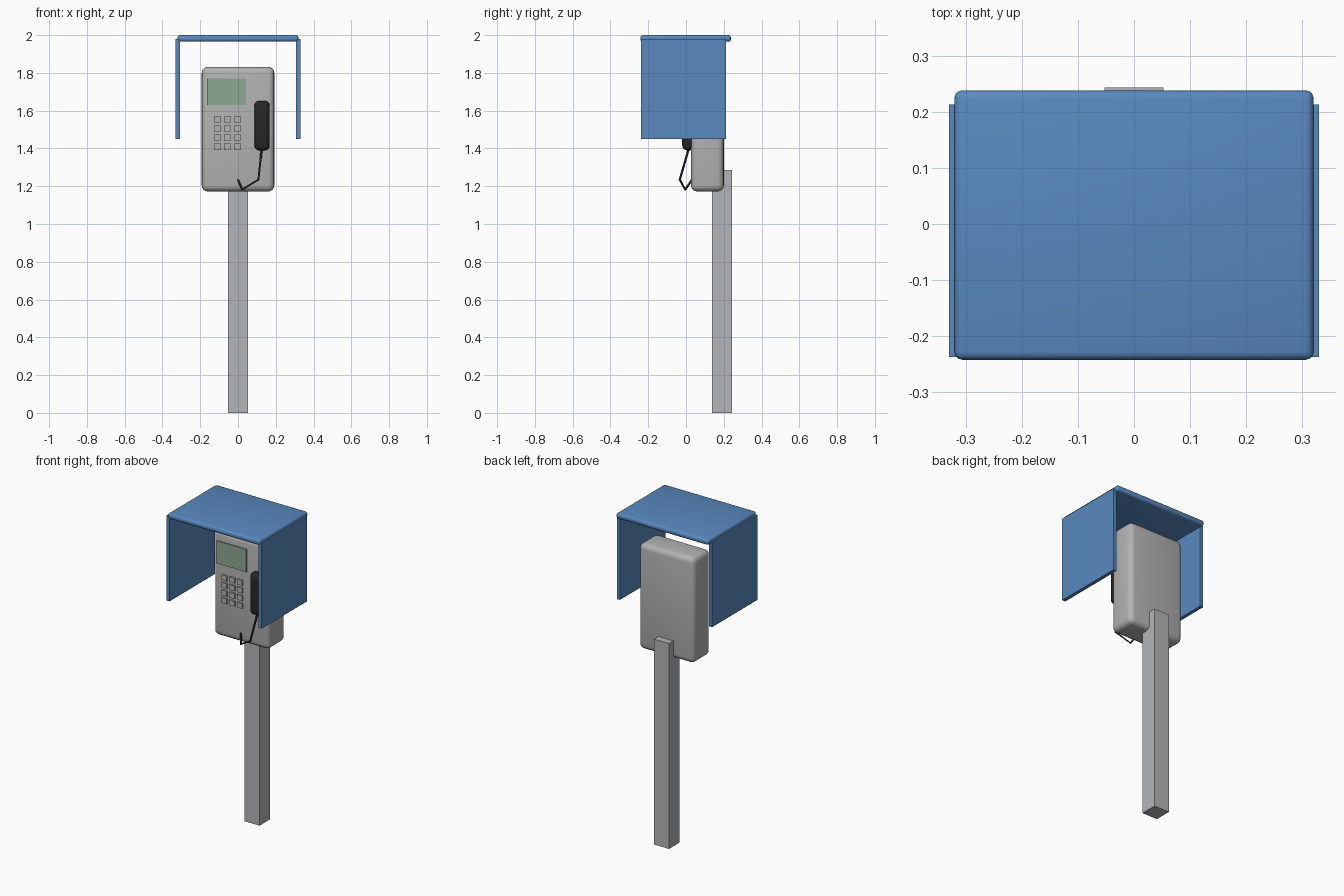
import bpy, bmesh, math
from mathutils import Vector

cube = bpy.data.objects.get("Cube")
if cube:
    bpy.data.objects.remove(cube, do_unlink=True)


def material(name, rgb):
    m = bpy.data.materials.new(name)
    m.use_nodes = True
    color = (*rgb, 1)
    m.diffuse_color = color
    m.node_tree.nodes["Principled BSDF"].inputs["Base Color"].default_value = color
    return m


blue = material("canopy blue", (0.10, 0.25, 0.52))
grey = material("case grey", (0.45, 0.45, 0.45))
steel = material("post grey", (0.45, 0.46, 0.48))
green = material("screen green", (0.27, 0.39, 0.28))
black = material("handset black", (0.02, 0.02, 0.02))


def box(name, x, y, z, mat, bevel=0, segments=3, poke=False):
    """Box from (min, max) ranges, optionally with rounded edges."""
    bm = bmesh.new()
    bmesh.ops.create_cube(bm, size=1)
    for v in bm.verts:
        v.co = Vector([r[0] if c < 0 else r[1] for c, r in zip(v.co, (x, y, z))])
    if bevel:
        bmesh.ops.bevel(bm, geom=bm.edges[:], offset=bevel, segments=segments,
                        profile=0.5, affect='EDGES', clamp_overlap=True)
    if poke:
        flat = [f for f in bm.faces if abs(f.normal.z) > 0.99]
        bmesh.ops.poke(bm, faces=flat)
    for f in bm.faces:
        f.smooth = bool(bevel)
    me = bpy.data.meshes.new(name)
    bm.to_mesh(me)
    bm.free()
    me.materials.append(mat)
    ob = bpy.data.objects.new(name, me)
    bpy.context.collection.objects.link(ob)
    return ob


# Canopy: rounded roof slab and two side panels
box("canopy_roof", (-0.32, 0.32), (-0.242, 0.238), (1.965, 2.0), blue, 0.014, poke=True)
for side, name in ((1, "left_panel"), (-1, "right_panel")):
    box(name, sorted((side * 0.308, side * 0.33)), (-0.237, 0.213), (1.45, 1.98), blue)

# Post and telephone case
box("post", (-0.0525, 0.0525), (0.138, 0.243), (0, 1.285), steel)
box("phone_case", (-0.192, 0.192), (0.027, 0.2), (1.172, 1.832), grey, 0.032, 4)

# Display plate and keypad
box("screen", (-0.163, 0.043), (0.02, 0.029), (1.629, 1.77), green)
for row in range(4):
    for col in range(3):
        cx, cz = -0.108 + 0.053 * col, 1.553 - 0.048 * row
        box(f"key_{row}_{col}", (cx - 0.018, cx + 0.018), (0.017, 0.032),
            (cz - 0.016, cz + 0.016), grey)

# Handset with hanging cord
box("handset", (0.087, 0.168), (-0.02, 0.045), (1.39, 1.652), black, 0.026, 4)
curve = bpy.data.curves.new("cord", 'CURVE')
curve.dimensions = '3D'
curve.bevel_depth = 0.006
curve.bevel_resolution = 1
curve.use_fill_caps = True
path = [(0.127, 0.018, 1.41), (0.108, -0.033, 1.235), (0.022, -0.004, 1.182), (0, 0.032, 1.235)]
spline = curve.splines.new('POLY')
spline.points.add(len(path) - 1)
for point, co in zip(spline.points, path):
    point.co = (*co, 1)
curve.materials.append(black)
bpy.context.collection.objects.link(bpy.data.objects.new("cord", curve))
